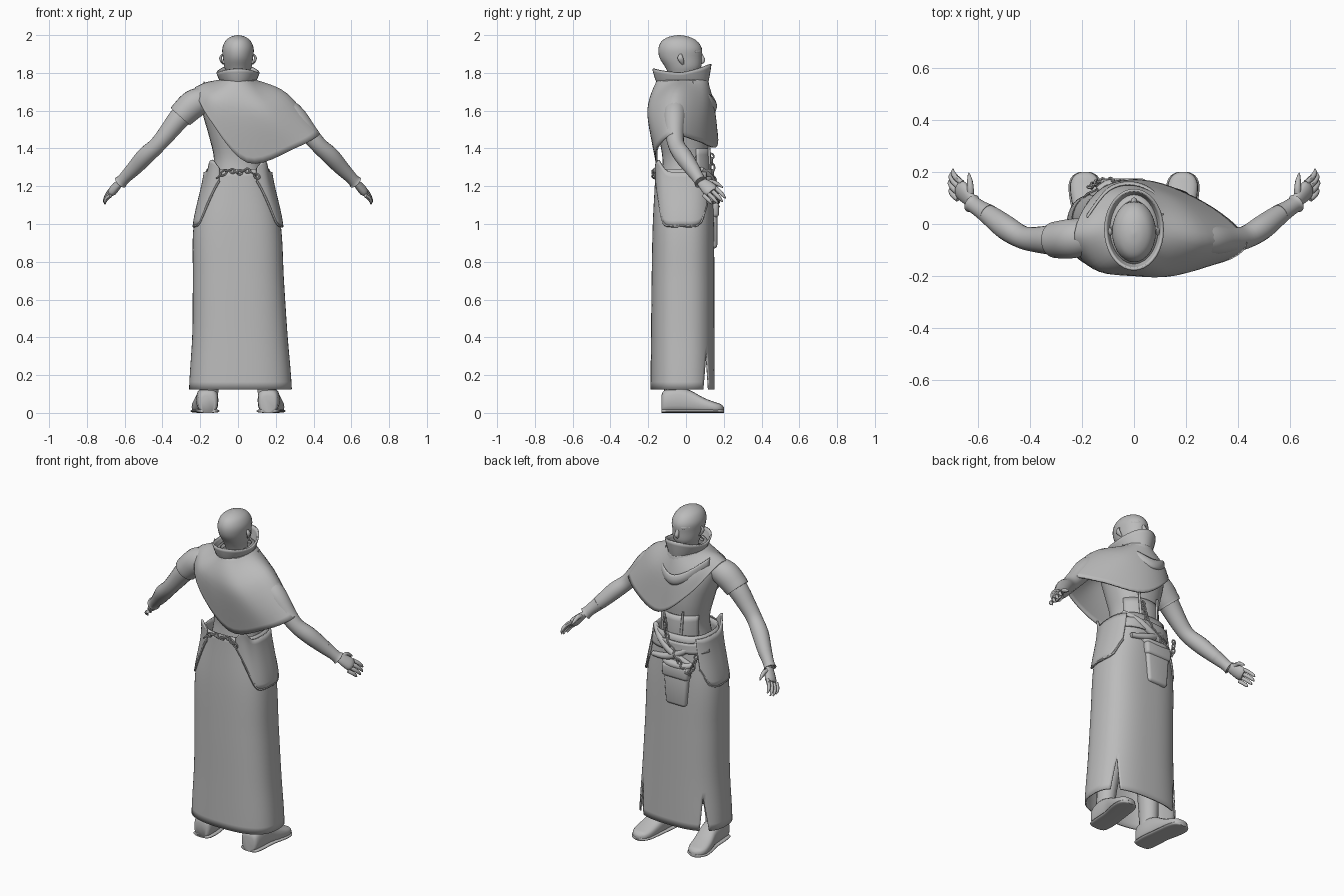
import bpy, bmesh, math
from mathutils import Vector

old = bpy.data.objects.get("Cube")
if old:
    bpy.data.objects.remove(old, do_unlink=True)

grey = bpy.data.materials.new("plain_grey")
grey.use_nodes = True
grey.diffuse_color = (0.5, 0.5, 0.5, 1)
grey.node_tree.nodes["Principled BSDF"].inputs["Base Color"].default_value = (0.5, 0.5, 0.5, 1)


def finish(bm, name, thick=0):
    bmesh.ops.recalc_face_normals(bm, faces=bm.faces)
    mesh = bpy.data.meshes.new(name)
    bm.to_mesh(mesh)
    bm.free()
    mesh.materials.append(grey)
    ob = bpy.data.objects.new(name, mesh)
    bpy.context.collection.objects.link(ob)
    if thick:
        mod = ob.modifiers.new("cloth", "SOLIDIFY")
        mod.thickness = thick
        mod.offset = 0
    bpy.ops.object.select_all(action="DESELECT")
    ob.select_set(True)
    bpy.context.view_layer.objects.active = ob
    bpy.ops.object.shade_smooth_by_angle(angle=math.radians(45))


def spline(pts, t, closed=False):
    """Smooth curve through tuples of any length, t in 0..1."""
    n = len(pts)
    s = t * (n if closed else n - 1)
    i = int(s) if closed else min(int(s), n - 2)
    f = s - i
    pick = (lambda k: pts[k % n]) if closed else (lambda k: pts[max(0, min(n - 1, k))])
    out = []
    for a, b, c, d in zip(pick(i - 1), pick(i), pick(i + 1), pick(i + 2)):
        out.append(b + f / 2 * (c - a + f * (2*a - 5*b + 4*c - d + f * (3*(b - c) + d - a))))
    return out


def sheet(name, func, nu, nv, closed=False, cap=False, thick=0, skip=lambda i, j: False):
    """Grid surface from func(u, v), optionally a closed tube with caps or holes."""
    bm = bmesh.new()
    cols = nu if closed else nu + 1
    rows = [[bm.verts.new(func(i / nu, j / nv)) for i in range(cols)] for j in range(nv + 1)]
    for j, (low, high) in enumerate(zip(rows, rows[1:])):
        for i in range(nu):
            k = (i + 1) % cols
            if not skip(i, j):
                bm.faces.new((low[i], low[k], high[k], high[i]))
    if cap:
        bm.faces.new(rows[0])
        bm.faces.new(rows[-1])
    finish(bm, name, thick)


def oval(angle, rx, ry, n=2):
    c, s = math.cos(angle), math.sin(angle)
    return (math.copysign(abs(c) ** (2 / n), c) * rx, math.copysign(abs(s) ** (2 / n), s) * ry)


def loft(name, rings, sides=28, n=2, thick=0):
    """Stacked ovals given as (z, centre x, centre y, rx, ry)."""
    def f(u, v):
        z, cx, cy, rx, ry = spline(rings, v)
        x, y = oval(u * math.tau, rx, ry, n)
        return (cx + x, cy + y, z)
    sheet(name, f, sides, 4 * (len(rings) - 1), True, not thick, thick)


def tube(name, pts, sides=14, steps=4, side=1, flat=1):
    """Round limb through (x, y, z, radius)."""
    def f(u, v):
        x, y, z, r = spline(pts, v)
        a, b = (Vector(spline(pts, max(0, min(1, v + e)))[:3]) for e in (-0.02, 0.02))
        t = (b - a).normalized()
        p = t.cross(Vector((0, 1, 0.3))).normalized()
        q = t.cross(p)
        co = Vector((x, y, z)) + r * (p * math.cos(u * math.tau) * flat + q * math.sin(u * math.tau))
        return (co.x * side, co.y, co.z)
    sheet(name, f, sides, steps * (len(pts) - 1), True, True)


def box(name, loc, size, taper, bevel):
    bm = bmesh.new()
    bmesh.ops.create_cube(bm, size=1)
    for v in bm.verts:
        k = taper if v.co.z < 0 else 1
        v.co = (loc[0] + v.co.x * size[0] * k, loc[1] + v.co.y * size[1], loc[2] + v.co.z * size[2])
    bmesh.ops.bevel(bm, geom=bm.edges[:], offset=bevel, segments=3, affect="EDGES", profile=0.5)
    finish(bm, name)


def chain(name, pts, count):
    """Row of interlocking oval links along a curve."""
    for k in range(count):
        a, b = (Vector(spline(pts, (k + e) / count)) for e in (0, 0.99))
        mid, d = (a + b) / 2, (b - a) * 0.62
        w = d.cross(Vector((0, 1, 0))).normalized() * 0.011 if k % 2 else Vector((0, 0.011, 0))
        nrm = d.cross(w).normalized()

        def f(u, v):
            c, s = math.cos(u * math.tau), math.sin(u * math.tau)
            out = (d * c + w * s).normalized()
            return mid + d * c + w * s + 0.005 * (out * math.cos(v * math.tau) + nrm * math.sin(v * math.tau))
        sheet(f"{name}_{k + 1}", f, 12, 6, True)


# Head, ears and brow
loft("head", [(1.74, 0, -.01, .055, .06), (1.79, 0, -.015, .058, .075), (1.83, 0, -.015, .072, .095),
              (1.88, 0, -.028, .08, .112), (1.93, 0, -.031, .083, .115), (1.97, 0, -.035, .066, .092),
              (1.992, 0, -.037, .036, .05), (2.0, 0, -.037, .004, .005)])
tube("nose", [(0, .074, 1.912, .007), (0, .083, 1.885, .011), (0, .09, 1.866, .012), (0, .078, 1.852, .008)])
for s, label in ((1, "left"), (-1, "right")):
    tube(label + "_ear", [(.078, -.015, 1.845, .006), (.087, -.022, 1.86, .012),
                          (.092, -.03, 1.88, .015), (.083, -.028, 1.9, .006)], side=s, flat=.5)
    tube(label + "_brow", [(.006, .076, 1.909, .006), (.03, .07, 1.913, .009), (.058, .044, 1.91, .007)], side=s)


# High collar around the lower face
def collar(u, v):
    a = u * math.tau
    x, y = oval(a, .08 + .03 * v, .13 + .022 * v)
    top = 1.802 + .02 * math.sin(a) ** 2 + .025 * max(0, math.sin(a))
    return (x, y - .018 - .004 * v, 1.745 + (top - 1.745) * v - .008 * math.sin(v * math.pi))


sheet("collar", collar, 36, 6, True, thick=.01)
loft("neck_wrap", [(1.72, 0, -.02, .115, .14), (1.75, 0, -.02, .1, .135), (1.775, 0, -.02, .085, .125),
                   (1.785, 0, -.02, .072, .11)], thick=.01)

# Torso and corset
loft("torso", [(1.15, 0, -.01, .17, .13), (1.25, 0, -.005, .14, .125), (1.35, 0, -.005, .128, .12),
               (1.47, 0, -.01, .155, .135), (1.6, 0, -.02, .19, .14), (1.69, 0, -.025, .185, .12),
               (1.74, 0, -.02, .1, .09)], n=2.3)
sheet("corset_front", lambda u, v: (lambda p: (p[0], p[1], 1.2 + .2 * v))(
    oval(math.radians(25 + 130 * u), .135, .124 + .006 * math.sin(v * math.pi))), 16, 6, thick=.01)
for x in (-.05, .05):
    tube("corset_seam", [(x, .12, 1.22, .006), (x * 1.1, .124, 1.3, .008), (x * 1.3, .122, 1.43, .006)], 8)

# Asymmetric shoulder cape: middle ring and hem, anticlockwise from the left arm
mid_ring = [(.26, -.06, 1.685), (.17, .085, 1.64), (.01, .145, 1.62), (-.12, .11, 1.67),
            (-.17, -.03, 1.745), (-.14, -.165, 1.67), (0, -.195, 1.61), (.16, -.185, 1.61)]
hem_ring = [(.43, -.07, 1.475), (.3, .06, 1.44), (.07, .16, 1.41), (-.12, .135, 1.56),
            (-.225, -.03, 1.72), (-.16, -.165, 1.57), (.05, -.155, 1.325), (.31, -.15, 1.405)]


def cape(u, v):
    x, y = oval(u * math.tau, .09, .13)
    return spline([(x, y - .02, 1.76), spline(mid_ring, u, True), spline(hem_ring, u, True)], v)


sheet("shoulder_cape", cape, 48, 12, True, thick=.01)
# Draped scarf fold across the chest
fold = [(.11, .03, 1.735), (.075, .112, 1.67), (-.01, .147, 1.635), (-.1, .122, 1.67), (-.18, .02, 1.735)]
sheet("scarf_fold", lambda u, v: Vector(spline(fold, u)) + Vector((0, .01 * math.sin(v * 3) + .004, -.06 * v + .02)),
      20, 5, thick=.006)

# Arms, cuffs and hands, with a short sleeve on the bare shoulder
arm = [(.17, -.05, 1.65, .055), (.285, -.06, 1.585, .06), (.376, -.06, 1.478, .049), (.43, -.05, 1.415, .044),
       (.49, -.015, 1.36, .047), (.55, .03, 1.295, .04), (.625, .08, 1.218, .026)]
sleeve = [(.16, -.045, 1.665, .065), (.23, -.055, 1.638, .076), (.285, -.06, 1.59, .072), (.305, -.06, 1.568, .069)]
cuff = [(.56, .038, 1.285, .039), (.585, .054, 1.26, .034), (.612, .072, 1.231, .032), (.622, .079, 1.221, .037)]
palm = [(.612, .072, 1.23, .022), (.635, .1, 1.207, .034), (.66, .128, 1.18, .04), (.672, .14, 1.168, .03)]
tube("right_sleeve", sleeve, 20, side=-1)
for s, label in ((1, "left"), (-1, "right")):
    tube(label + "_arm", arm, 18, side=s)
    tube(label + "_cuff", cuff, 16, side=s)
    tube(label + "_palm", palm, 14, side=s, flat=.6)
    for i in range(4):
        x, y, z = .66 + .005 * i, .158 - .021 * i, 1.19 - .013 * i
        reach = (.9, 1, .95, .75)[i]
        tube(f"{label}_finger_{i + 1}", [(x, y, z, .011), (x + .025 * reach, y + .022 * reach, z - .02 * reach, .011),
             (x + .038 * reach, y + .042 * reach, z - .042 * reach, .009),
             (x + .038 * reach, y + .058 * reach, z - .06 * reach, .003)], 8, 3, s)
    tube(label + "_thumb", [(.628, .105, 1.215, .015), (.628, .14, 1.222, .013), (.63, .17, 1.21, .01),
                            (.634, .195, 1.193, .003)], 8, 3, s)

# Long skirt with slits at the front corners
shape = [(.125, .013, -.018, .268, .166), (.42, .01, -.017, .248, .164), (.71, .002, -.016, .237, .162),
         (1.0, -.004, -.014, .226, .158), (1.29, 0, -.011, .163, .147)]


def skirt_point(a, z, off=0):
    _, cx, cy, rx, ry = spline(shape, max(0, min(1, (z - .125) / 1.165)))
    x, y = oval(a, rx + off, ry + off, 2.6)
    return (cx + x, cy + y, z)


FRONT, BACK = 22, 50


def skirt(u, v):
    z = .125 + 1.165 * v
    g = .3 + 8 * max(0, 1 - v * 6)
    i = round(u * (FRONT + BACK + 2))
    if i <= FRONT:
        a = 43 + g + (94 - 2 * g) * i / FRONT
    else:
        a = 137 + g + (266 - 2 * g) * (i - FRONT - 1) / BACK
    return skirt_point(math.radians(a), z)


sheet("skirt", skirt, FRONT + BACK + 2, 30, True, thick=.008,
      skip=lambda i, j: j < 5 and i in (FRONT, FRONT + BACK + 1))

# Hip flaps with flared peaks at the back
bottom = [(1.23,), (1.13,), (1.01,), (.99,), (.99,), (.99,), (1.01,), (1.1,)]


def flap(s):
    def f(u, v):
        a = math.radians(-63 + 105 * u)
        peak = math.exp(-((u - .14) / .13) ** 2)
        low, high = spline(bottom, u)[0], 1.275 + .065 * peak
        x, y, z = skirt_point(a, low + (high - low) * v, .012 + .014 * peak * v)
        return (x * s, y, z)
    return f


for s, label in ((1, "left"), (-1, "right")):
    sheet(label + "_hip_flap", flap(s), 28, 10, thick=.01)
    tube(label + "_flap_rim", [(*flap(s)(k / 14, 0), .007) for k in range(15)], 6, 2)

# Front belt, crossing straps, chains and pouch
sheet("waist_belt", lambda u, v: skirt_point(math.radians(15 + 150 * u), 1.19 + .06 * v, .01), 24, 4, thick=.01)
tube("strap_down", [(.15, .08, 1.29, .014), (.08, .13, 1.24, .02), (-.01, .148, 1.18, .02), (-.13, .13, 1.12, .014)])
tube("strap_up", [(-.15, .08, 1.26, .014), (-.08, .13, 1.2, .02), (.02, .15, 1.15, .02), (.13, .13, 1.13, .014)])
chain("back_chain", [(-.11, -.168, 1.245), (-.05, -.168, 1.285), (0, -.165, 1.27), (.05, -.168, 1.285), (.11, -.168, 1.245)], 10)
chain("front_chain", [(.05, .135, 1.37), (.02, .145, 1.25), (-.08, .165, 1.13), (-.14, .16, 1.09), (-.17, .14, 1.2)], 16)
box("pouch", (-.04, .143, .975), (.165, .045, .21), .8, .018)
box("pouch_flap", (-.04, .147, 1.075), (.18, .055, .08), .95, .018)
tube("pouch_roll", [(.06, .135, 1.13, .012), (.01, .15, 1.115, .022), (-.09, .15, 1.115, .022), (-.14, .13, 1.13, .012)])

# Legs and shoes
shoe = [(-.13, .035, .09, .16), (-.115, .052, .12, .16), (-.05, .058, .135, .162), (.02, .056, .12, .168),
        (.09, .06, .082, .18), (.15, .058, .058, .187), (.185, .042, .046, .188), (.2, .015, .03, .188)]
for s, label in ((1, "left"), (-1, "right")):
    loft(label + "_leg", [(.09, s * .155, -.06, .05, .055), (.2, s * .15, -.055, .052, .06), (.5, s * .12, -.03, .065, .075),
                          (.95, s * .09, -.01, .08, .09)], 16)
    for part, grow in (("shoe", 0), ("sole", .006)):
        def footwear(u, v):
            y, w, h, cx = spline(shoe, v)
            h = .02 if grow else h
            dx, dz = oval(u * math.tau, w + grow, h / 2, 2.8)
            return (s * (cx + dx), y, h / 2 + dz)
        sheet(f"{label}_{part}", footwear, 20, 21, True, True)
